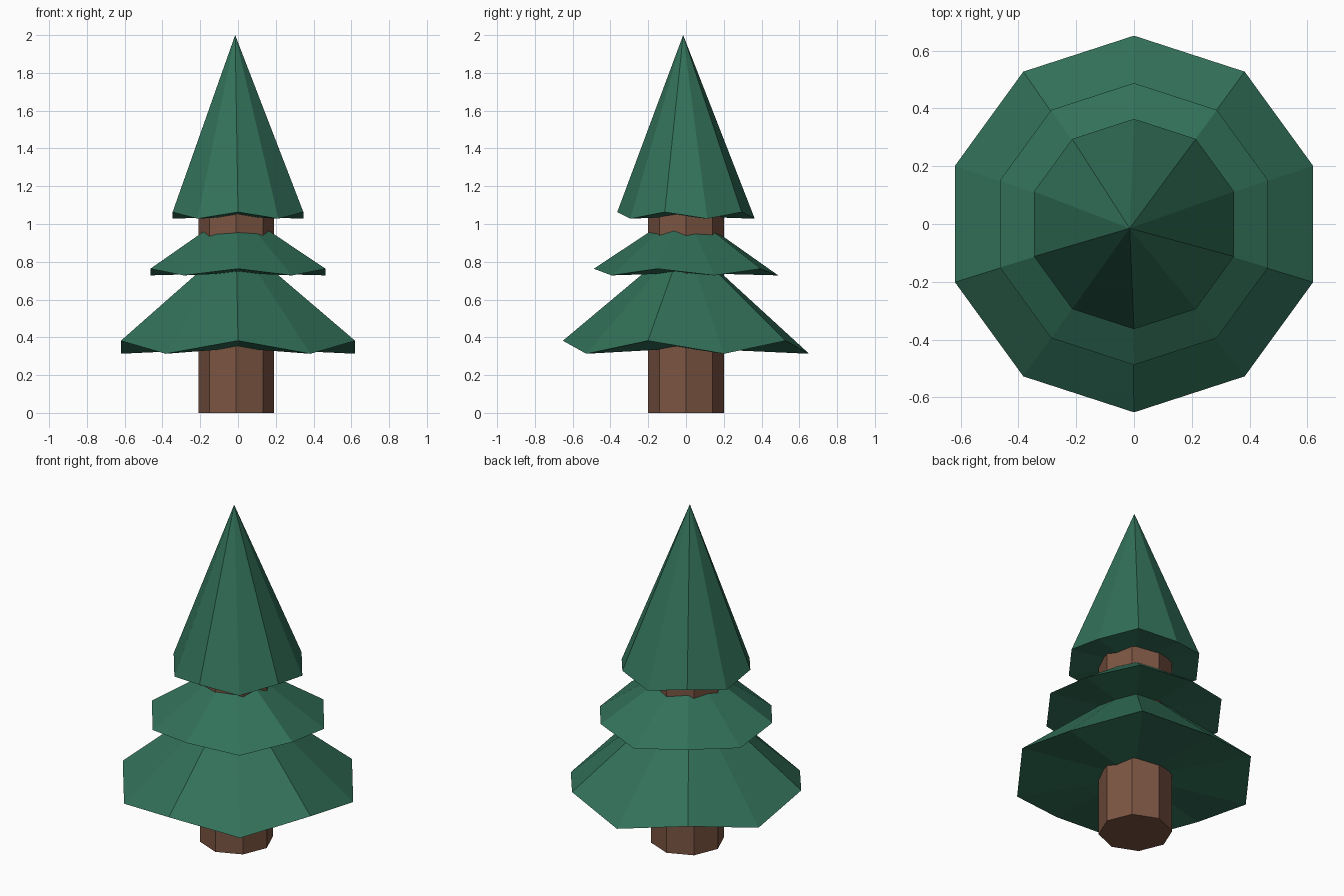
import bpy
import bmesh
from math import sin, cos, tau

if "Cube" in bpy.data.objects:
    bpy.data.objects.remove(bpy.data.objects["Cube"])


def material(name, color):
    mat = bpy.data.materials.new(name)
    mat.diffuse_color = color
    mat.use_nodes = True
    mat.node_tree.nodes["Principled BSDF"].inputs["Base Color"].default_value = mat.diffuse_color
    return mat


GREEN = material("pine_green", (0.032, 0.165, 0.10, 1))
BROWN = material("bark_brown", (0.20, 0.09, 0.055, 1))


def finish(bm, name, mat):
    bmesh.ops.recalc_face_normals(bm, faces=bm.faces)
    mesh = bpy.data.meshes.new(name)
    bm.to_mesh(mesh)
    bm.free()
    mesh.materials.append(mat)
    obj = bpy.data.objects.new(name, mesh)
    bpy.context.collection.objects.link(obj)


def foliage(name, radius, z_up, z_down, apex, sides=10):
    """Ten-sided cone whose rim zigzags between two heights; front corner is high."""
    bm = bmesh.new()
    tip = bm.verts.new(apex)
    base = bm.verts.new((0, 0, (z_up + z_down) / 2 - 0.005))
    rim = []
    for i in range(sides):
        a = tau * i / sides
        z = z_down if i % 2 else z_up
        rim.append(bm.verts.new((radius * sin(a), -radius * cos(a), z)))
    for i in range(sides):
        a, b = rim[i], rim[(i + 1) % sides]
        bm.faces.new((a, b, tip))
        bm.faces.new((b, a, base))
    finish(bm, name, GREEN)


# Trunk: octagonal post, corner facing front
bm = bmesh.new()
bmesh.ops.create_cone(bm, cap_ends=True, segments=8, radius1=0.2, radius2=0.2, depth=1.1)
bmesh.ops.translate(bm, verts=bm.verts, vec=(-0.01, 0, 0.55))
finish(bm, "trunk", BROWN)

# Three tiers of branches
foliage("lower_branches", 0.652, 0.382, 0.313, (-0.01, -0.01, 0.92))
foliage("middle_branches", 0.488, 0.763, 0.728, (-0.01, -0.01, 1.08))
foliage("top_branches", 0.364, 1.063, 1.028, (-0.015, -0.015, 2.0))
